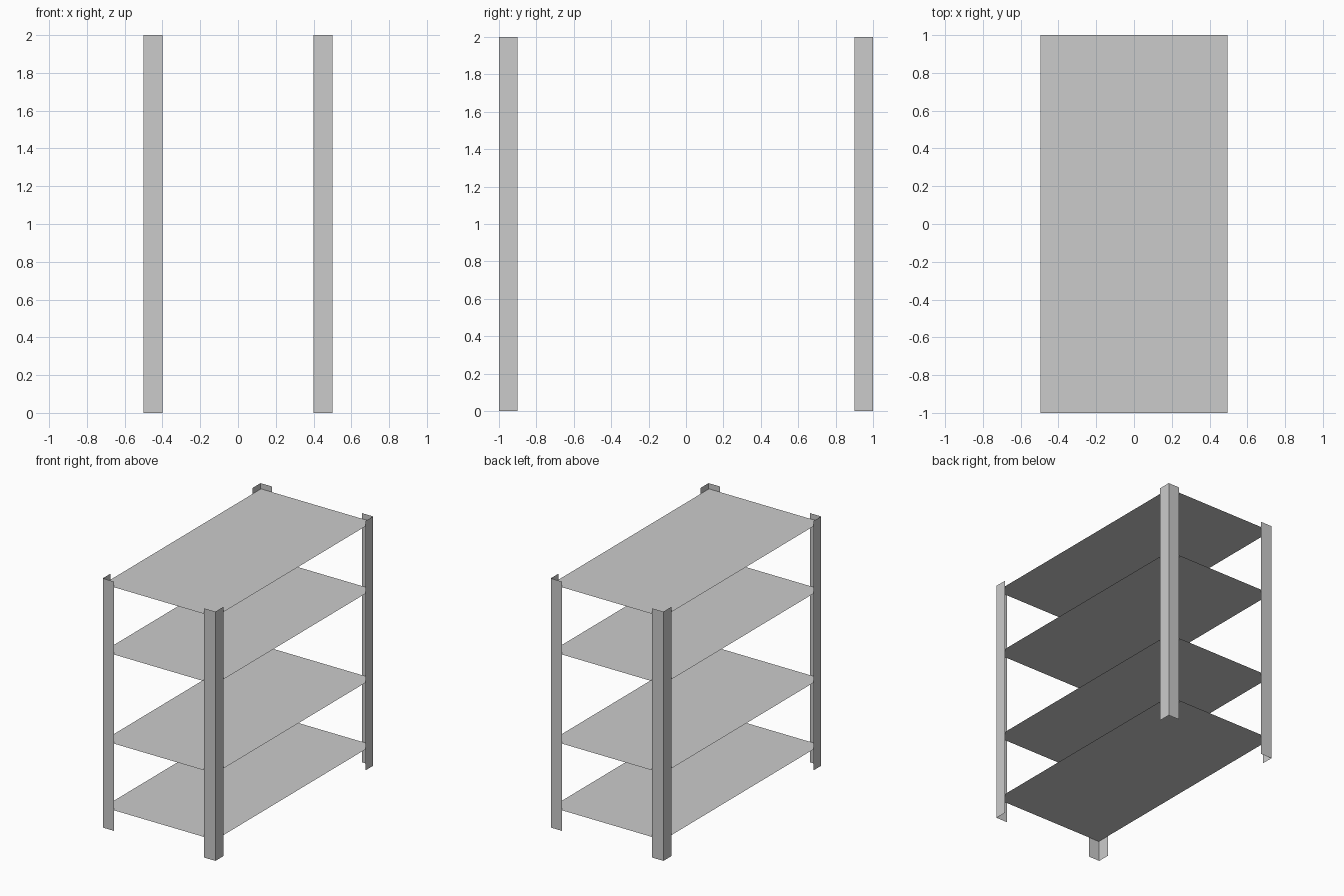
import bpy

if "Cube" in bpy.data.objects:
    bpy.data.objects.remove(bpy.data.objects["Cube"])

HALF_X, HALF_Y, HEIGHT, FLANGE = 0.5, 1.0, 2.0, 0.1
SHELF_HALF_X = 0.496
SHELF_HEIGHTS = [0.165, 0.70, 1.415, 1.955]


def make_object(name, verts, faces):
    mesh = bpy.data.meshes.new(name)
    mesh.from_pydata(verts, [], faces)
    mesh.update()
    obj = bpy.data.objects.new(name, mesh)
    bpy.context.collection.objects.link(obj)
    return obj


# Corner posts: a thin sheet angle profile extruded upward
profile = [(HALF_X - FLANGE, -HALF_Y), (HALF_X, -HALF_Y), (HALF_X, -HALF_Y + FLANGE)]
verts = [(x, y, z) for z in (0, HEIGHT) for x, y in profile]
posts = make_object("corner_posts", verts, [(0, 1, 4, 3), (1, 2, 5, 4)])

# Repeat the post at all four corners
mirror = posts.modifiers.new("four_corners", 'MIRROR')
mirror.use_axis = (True, True, False)
mirror.use_mirror_merge = False

# Shelves: thin flat sheets
for i, z in enumerate(SHELF_HEIGHTS, 1):
    corners = [(-1, -1), (1, -1), (1, 1), (-1, 1)]
    shelf = make_object(f"shelf_{i}",
                        [(sx * SHELF_HALF_X, sy * HALF_Y, 0) for sx, sy in corners],
                        [(0, 1, 2, 3)])
    shelf.location.z = z
